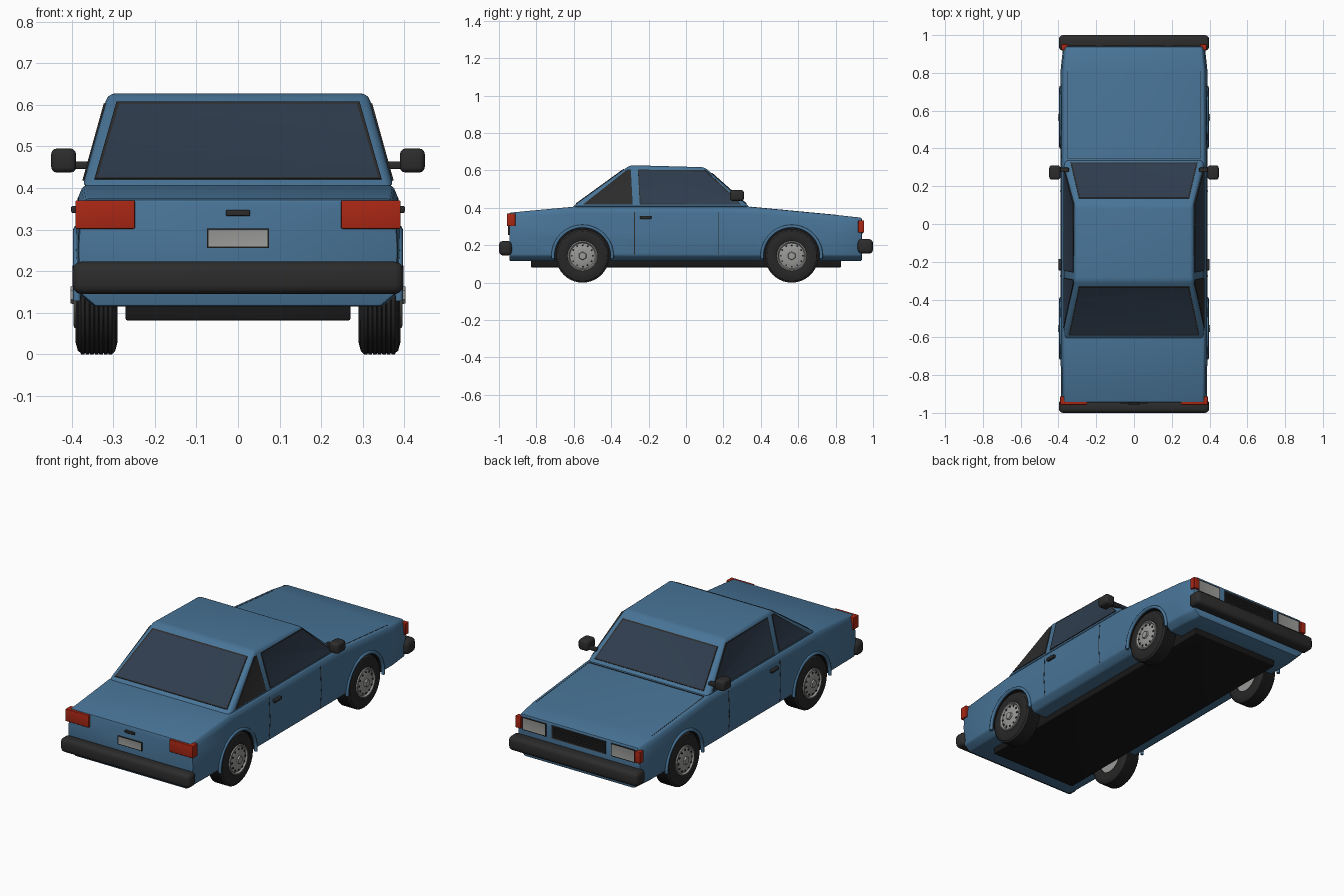
import bpy, bmesh, math
from mathutils import Vector, Matrix

if "Cube" in bpy.data.objects:
    bpy.data.objects.remove(bpy.data.objects["Cube"])


def material(name, rgb):
    m = bpy.data.materials.new(name)
    m.diffuse_color = (*rgb, 1)
    m.use_nodes = True
    m.node_tree.nodes["Principled BSDF"].inputs["Base Color"].default_value = (*rgb, 1)
    return m


BLUE = material("blue paint", (0.065, 0.175, 0.31))
GLASS = material("tinted glass", (0.028, 0.046, 0.075))
TRIM = material("black trim", (0.025, 0.025, 0.025))
TYRE = material("tyre rubber", (0.02, 0.02, 0.02))
UNDER = material("underbody black", (0.009, 0.009, 0.009))
SILVER = material("silver", (0.32, 0.32, 0.31))
RED = material("red lens", (0.40, 0.02, 0.007))


def finish(name, bm, *mats, angle=35):
    me = bpy.data.meshes.new(name)
    bm.to_mesh(me)
    bm.free()
    ob = bpy.data.objects.new(name, me)
    bpy.context.collection.objects.link(ob)
    for m in mats:
        me.materials.append(m)
    smooth(ob, angle)
    return ob


def smooth(ob, angle=35):
    bpy.ops.object.select_all(action='DESELECT')
    ob.select_set(True)
    bpy.context.view_layer.objects.active = ob
    bpy.ops.object.shade_smooth_by_angle(angle=math.radians(angle))


def round_edges(bm, width, segments=3, limit=20):
    bmesh.ops.recalc_face_normals(bm, faces=bm.faces)
    edges = [e for e in bm.edges if e.calc_face_angle(0) > math.radians(limit)]
    bmesh.ops.bevel(bm, geom=edges, offset=width, segments=segments, profile=0.5,
                    affect='EDGES', clamp_overlap=True)


def box(name, lo, hi, mat, bevel=0.004):
    lo, hi = Vector(lo), Vector(hi)
    bm = bmesh.new()
    bmesh.ops.create_cube(bm, size=1)
    for v in bm.verts:
        v.co = (lo + hi) / 2 + v.co * (hi - lo)
    round_edges(bm, bevel)
    return finish(name, bm, mat)


def plate(name, pts, frame, inner=None, border=0.01, proud=0.004):
    """Thin panel on a surface, facing away from the car, with optional inset pane."""
    bm = bmesh.new()
    face = bm.faces.new([bm.verts.new(p) for p in pts])
    face.normal_update()
    if face.normal.dot(face.calc_center_median() - Vector((0, 0, 0.3))) < 0:
        face.normal_flip()
    n = face.normal.copy()
    for v in face.verts:
        v.co -= n * 0.004
    top = bmesh.ops.extrude_face_region(bm, geom=[face])
    for v in (g for g in top["geom"] if isinstance(g, bmesh.types.BMVert)):
        v.co += n * (0.004 + proud)
    bm.normal_update()
    front = next(g for g in top["geom"] if isinstance(g, bmesh.types.BMFace))
    if inner:
        bmesh.ops.inset_individual(bm, faces=[front], thickness=border, depth=-0.001)
        front.material_index = 1
    return finish(name, bm, *[m for m in (frame, inner) if m], angle=20)


def lathe(name, profile, centre, side, mat, steps=40):
    """Revolve (x, radius) points about a sideways axle."""
    bm = bmesh.new()
    vs = [bm.verts.new((x * side, 0, r)) for x, r in profile]
    es = [bm.edges.new(p) for p in zip(vs, vs[1:])]
    bmesh.ops.spin(bm, geom=vs + es, cent=(0, 0, 0), axis=(1, 0, 0),
                   angle=math.tau, steps=steps, use_duplicate=False)
    bmesh.ops.remove_doubles(bm, verts=bm.verts, dist=0.0002)
    bmesh.ops.recalc_face_normals(bm, faces=bm.faces)
    bmesh.ops.translate(bm, verts=bm.verts, vec=centre)
    return finish(name, bm, mat)


def rect(x0, x1, z0, z1, y):
    return [(x0, y, z0), (x1, y, z0), (x1, y, z1), (x0, y, z1)]


# Lower body lofted through stations of (y, top height, half width)
bm = bmesh.new()
rings = []
for y, top, w in [(-0.945, 0.374, 0.385), (-0.6, 0.406, 0.39), (0.335, 0.406, 0.39),
                  (0.82, 0.36, 0.388), (0.94, 0.347, 0.375)]:
    half = [(0.89 * w, 0.115), (0.985 * w, 0.145), (w, 0.25),
            (0.985 * w, top - 0.028), (0.955 * w, top)]
    ring = half + [(-x, z) for x, z in reversed(half)]
    rings.append([bm.verts.new((x, y, z)) for x, z in ring])
for a, b in zip(rings, rings[1:]):
    for i in range(len(a)):
        j = (i + 1) % len(a)
        bm.faces.new((a[i], a[j], b[j], b[i]))
bm.faces.new(rings[0])
bm.faces.new(rings[-1])
round_edges(bm, 0.008, 2)
body = finish("lower_body", bm, BLUE)

# Wheel wells cut out of the body
AXLES = {"rear": -0.553, "front": 0.565}
cutters = []
for y in AXLES.values():
    for s in (1, -1):
        bm = bmesh.new()
        bmesh.ops.create_cone(bm, cap_ends=True, segments=48, radius1=0.151, radius2=0.151,
                              depth=0.24, matrix=Matrix.Translation((s * 0.39, y, 0.143))
                              @ Matrix.Rotation(math.pi / 2, 4, 'Y'))
        cut = finish("wheel_well_cutter", bm, UNDER)
        cut.hide_render = True
        cutters.append(cut)
        mod = body.modifiers.new("well", 'BOOLEAN')
        mod.object, mod.operation, mod.solver = cut, 'DIFFERENCE', 'EXACT'
        mod.material_mode = 'TRANSFER'
deps = bpy.context.evaluated_depsgraph_get()
cut_mesh = bpy.data.meshes.new_from_object(body.evaluated_get(deps))
body.modifiers.clear()
body.data = cut_mesh
for c in cutters:
    bpy.data.objects.remove(c)
smooth(body)

# Cabin with tapered sides
bm = bmesh.new()
corners = [(0.375, -0.615, 0.4), (0.375, 0.345, 0.4), (0.313, 0.1, 0.617), (0.313, -0.3, 0.628)]
right = [bm.verts.new(p) for p in corners]
left = [bm.verts.new((-x, y, z)) for x, y, z in corners]
bm.faces.new(right)
bm.faces.new(left)
for i in range(4):
    j = (i + 1) % 4
    bm.faces.new((right[i], right[j], left[j], left[i]))
round_edges(bm, 0.018)
finish("cabin", bm, BLUE)


def on_slope(z, a, b):
    return a[1] + (z - a[2]) * (b[1] - a[1]) / (b[2] - a[2])


# Front and rear screens
for name, a, b, z0, z1, w0, w1 in [
        ("rear_window", corners[0], corners[3], 0.42, 0.605, 0.345, 0.292),
        ("windshield", corners[1], corners[2], 0.42, 0.585, 0.335, 0.292)]:
    y0, y1 = on_slope(z0, a, b), on_slope(z1, a, b)
    plate(name, [(-w0, y0, z0), (w0, y0, z0), (w1, y1, z1), (-w1, y1, z1)], TRIM, GLASS)

for s, side in ((1, "left"), (-1, "right")):
    def flank(pts):
        return [(s * (0.375 - (z - 0.4) * 0.278), y, z) for y, z in pts]

    # Side windows
    plate(side + "_door_window", flank([(-0.247, 0.417), (0.295, 0.417), (0.265, 0.45),
                                        (0.105, 0.6), (-0.257, 0.603)]), TRIM, GLASS, 0.007)
    plate(side + "_quarter_window", flank([(-0.55, 0.417), (-0.285, 0.417), (-0.295, 0.603),
                                           (-0.315, 0.603)]), TRIM, TRIM if s > 0 else GLASS, 0.007)

    # Door seams, handle and bonnet seam
    for y in (-0.275, 0.175):
        for (xa, za), (xb, zb) in [((0.384, 0.15), (0.39, 0.25)), ((0.39, 0.25), (0.384, 0.378))]:
            plate(side + "_door_seam", [(s * xa, y - 0.002, za), (s * xa, y + 0.002, za),
                                        (s * xb, y + 0.002, zb), (s * xb, y - 0.002, zb)],
                  TRIM, proud=0.001)
    plate(side + "_bonnet_seam", [(s * 0.353, 0.345, 0.405), (s * 0.356, 0.345, 0.405),
                                  (s * 0.356, 0.81, 0.361), (s * 0.353, 0.81, 0.361)],
          TRIM, proud=0.001)
    xs = sorted((s * 0.38, s * 0.401))
    box(side + "_door_handle", (xs[0], -0.245, 0.34), (xs[1], -0.185, 0.357), TRIM)

    # Wing mirror
    xs = sorted((s * 0.375, s * 0.449))
    box(side + "_mirror", (xs[0] + (0.014 if s > 0 else 0), 0.235, 0.437),
        (xs[1] - (0.014 if s < 0 else 0), 0.31, 0.495), TRIM, 0.014)
    xs = sorted((s * 0.345, s * 0.4))
    box(side + "_mirror_arm", (xs[0], 0.275, 0.446), (xs[1], 0.298, 0.464), TRIM)

    # Lamps
    xs = sorted((s * 0.248, s * 0.391))
    box(side + "_tail_lamp", (xs[0], -0.957, 0.302), (xs[1], -0.912, 0.37), RED, 0.003)
    xs = sorted((s * 0.35, s * 0.384))
    box(side + "_corner_lamp", (xs[0], 0.92, 0.268), (xs[1], 0.952, 0.332), RED, 0.003)
    plate(side + "_headlamp", rect(s * 0.2, s * 0.345, 0.262, 0.332, 0.941),
          TRIM, SILVER, 0.006, 0.005)

    # Wheels with ribbed tyres, dished rims and arch lips
    for end, y in AXLES.items():
        hub = (s * 0.34, y, 0.143)
        tread = [(x, r) for k in range(-3, 4) for x, r in
                 ((k * 0.011 - 0.004, 0.143), (k * 0.011 + 0.004, 0.143), (k * 0.011 + 0.0055, 0.139))]
        lathe(f"{side}_{end}_tyre", [(-0.045, 0.08), (-0.05, 0.115), (-0.045, 0.134)] + tread
              + [(0.045, 0.134), (0.05, 0.115), (0.05, 0.09), (0.045, 0.078), (0.0, 0.078)], hub, s, TYRE)
        lathe(f"{side}_{end}_rim", [(-0.04, 0), (-0.04, 0.08), (0.053, 0.08), (0.055, 0.074),
                                    (0.046, 0.068), (0.052, 0.05), (0.054, 0.03), (0.054, 0)], hub, s, SILVER)
        lathe(f"{side}_{end}_hub_cap", [(0.05, 0.024), (0.063, 0.02), (0.063, 0)], hub, s, SILVER, 6)
        for k in range(12):
            a = k * math.tau / 12
            c = Vector((s * 0.391, y + 0.058 * math.cos(a), 0.143 + 0.058 * math.sin(a)))
            box(f"{side}_{end}_rim_slot", c - Vector((0.003, 0.004, 0.004)),
                c + Vector((0.003, 0.004, 0.004)), TRIM, 0.001)
        arc = bpy.data.curves.new("arch_lip", 'CURVE')
        arc.dimensions, arc.bevel_depth, arc.bevel_resolution = '3D', 0.009, 2
        arc.use_fill_caps = True
        sp = arc.splines.new('POLY')
        sp.points.add(32)
        for k, p in enumerate(sp.points):
            a = math.radians(-5 + 190 * k / 32)
            p.co = (s * 0.387, y + 0.158 * math.cos(a), 0.143 + 0.158 * math.sin(a), 1)
        arc.materials.append(BLUE)
        lip = bpy.data.objects.new(f"{side}_{end}_arch_lip", arc)
        bpy.context.collection.objects.link(lip)

# Bumpers and underbody
box("rear_bumper", (-0.398, -1.0, 0.145), (0.398, -0.93, 0.223), TRIM, 0.022)
box("front_bumper", (-0.398, 0.918, 0.155), (0.398, 1.0, 0.233), TRIM, 0.022)
box("underbody", (-0.27, -0.83, 0.082), (0.27, 0.83, 0.125), UNDER)

# Grille with slats
plate("grille", rect(-0.165, 0.165, 0.262, 0.332, 0.941), TRIM, UNDER, 0.006)
for k in range(4):
    z = 0.275 + k * 0.014
    box("grille_slat", (-0.158, 0.94, z - 0.002), (0.158, 0.946, z + 0.002), TRIM, 0.001)

# Boot lid details
plate("number_plate", rect(-0.074, 0.074, 0.256, 0.303, -0.946), TRIM, SILVER, 0.005, 0.005)
box("boot_handle", (-0.029, -0.955, 0.333), (0.029, -0.94, 0.347), TRIM, 0.003)
plate("bonnet_rear_seam", [(-0.35, 0.346, 0.406), (0.35, 0.346, 0.406),
                           (0.35, 0.35, 0.406), (-0.35, 0.35, 0.406)], TRIM, proud=0.001)
